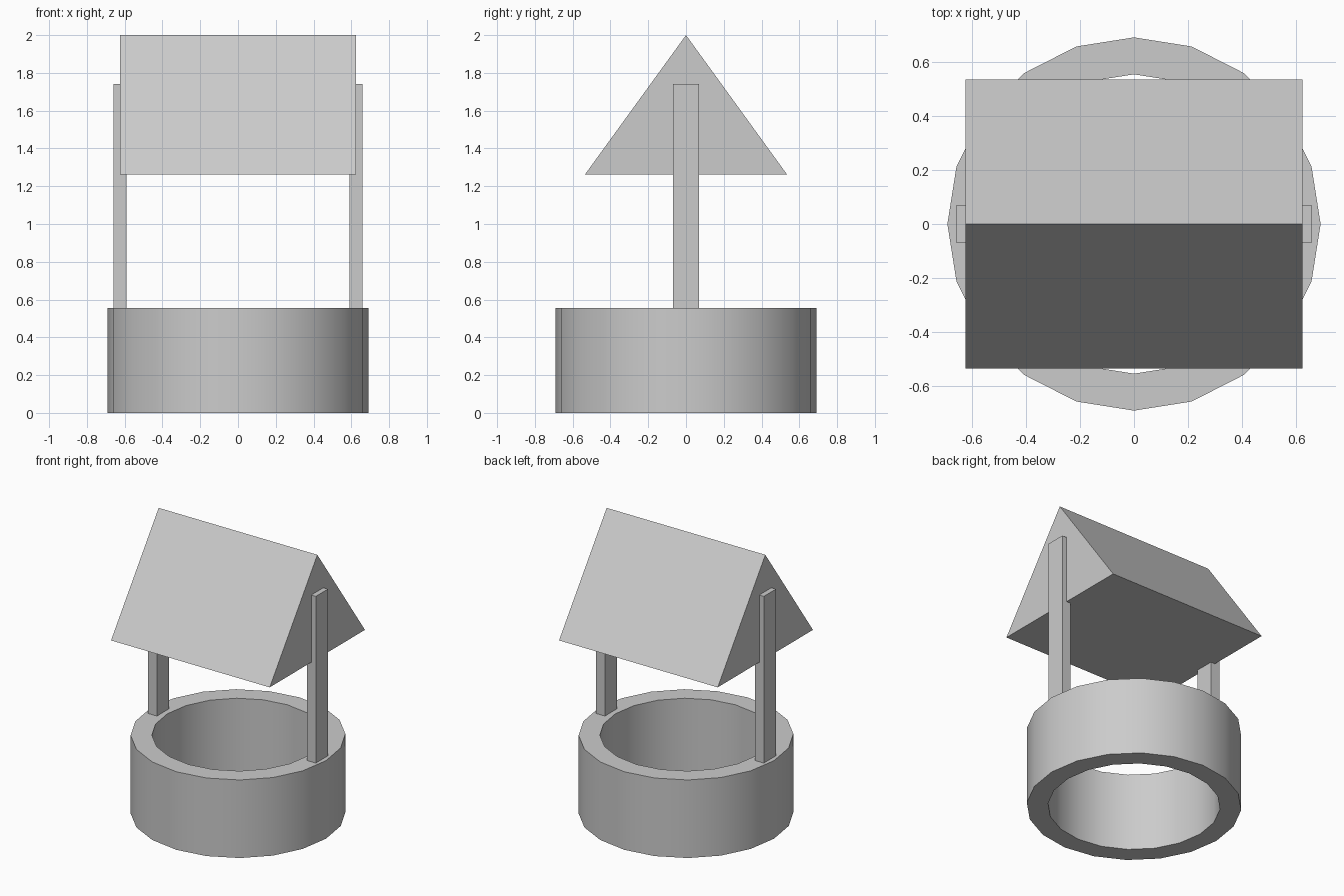
import bpy
import bmesh
from math import cos, sin, tau, radians

cube = bpy.data.objects.get("Cube")
if cube:
    bpy.data.objects.remove(cube, do_unlink=True)

# Single flat grey
GREY = (0.6, 0.6, 0.6, 1.0)
grey = bpy.data.materials.new("plain_grey")
grey.use_nodes = True
grey.diffuse_color = GREY
grey.node_tree.nodes["Principled BSDF"].inputs["Base Color"].default_value = GREY


def finish(name, bm):
    bmesh.ops.recalc_face_normals(bm, faces=bm.faces)
    mesh = bpy.data.meshes.new(name)
    bm.to_mesh(mesh)
    bm.free()
    mesh.materials.append(grey)
    obj = bpy.data.objects.new(name, mesh)
    bpy.context.collection.objects.link(obj)
    return obj


def box(name, low, high):
    bm = bmesh.new()
    bmesh.ops.create_cube(bm, size=1)
    for v in bm.verts:
        v.co = [(a + b) / 2 + c * (b - a) for a, b, c in zip(low, high, v.co)]
    return finish(name, bm)


# Round wall: a rectangular section swept around twenty sides
SIDES, OUTER, INNER, WALL_TOP = 20, 0.692, 0.555, 0.555
section = [(OUTER, 0), (OUTER, WALL_TOP), (INNER, WALL_TOP), (INNER, 0)]
bm = bmesh.new()
rings = [[bm.verts.new((r * cos(tau * i / SIDES), r * sin(tau * i / SIDES), z))
          for r, z in section] for i in range(SIDES)]
for i in range(SIDES):
    a, b = rings[i], rings[(i + 1) % SIDES]
    for j in range(4):
        k = (j + 1) % 4
        bm.faces.new((a[j], b[j], b[k], a[k]))
wall = finish("well_wall", bm)
bpy.ops.object.select_all(action="DESELECT")
wall.select_set(True)
bpy.context.view_layer.objects.active = wall
bpy.ops.object.shade_smooth_by_angle(angle=radians(30))

# Posts standing on the wall
box("left_post", (0.59, -0.068, WALL_TOP), (0.66, 0.068, 1.74))
box("right_post", (-0.66, -0.068, WALL_TOP), (-0.59, 0.068, 1.74))

# Solid gable roof: a triangle extruded along x
HALF, EAVE = 0.624, 1.262
bm = bmesh.new()
gable = bm.faces.new([bm.verts.new((-HALF, y, z))
                      for y, z in ((-0.535, EAVE), (0.535, EAVE), (0, 2))])
new = bmesh.ops.extrude_face_region(bm, geom=[gable], use_keep_orig=True)["geom"]
bmesh.ops.translate(bm, vec=(2 * HALF, 0, 0),
                    verts=[g for g in new if isinstance(g, bmesh.types.BMVert)])
finish("roof", bm)
